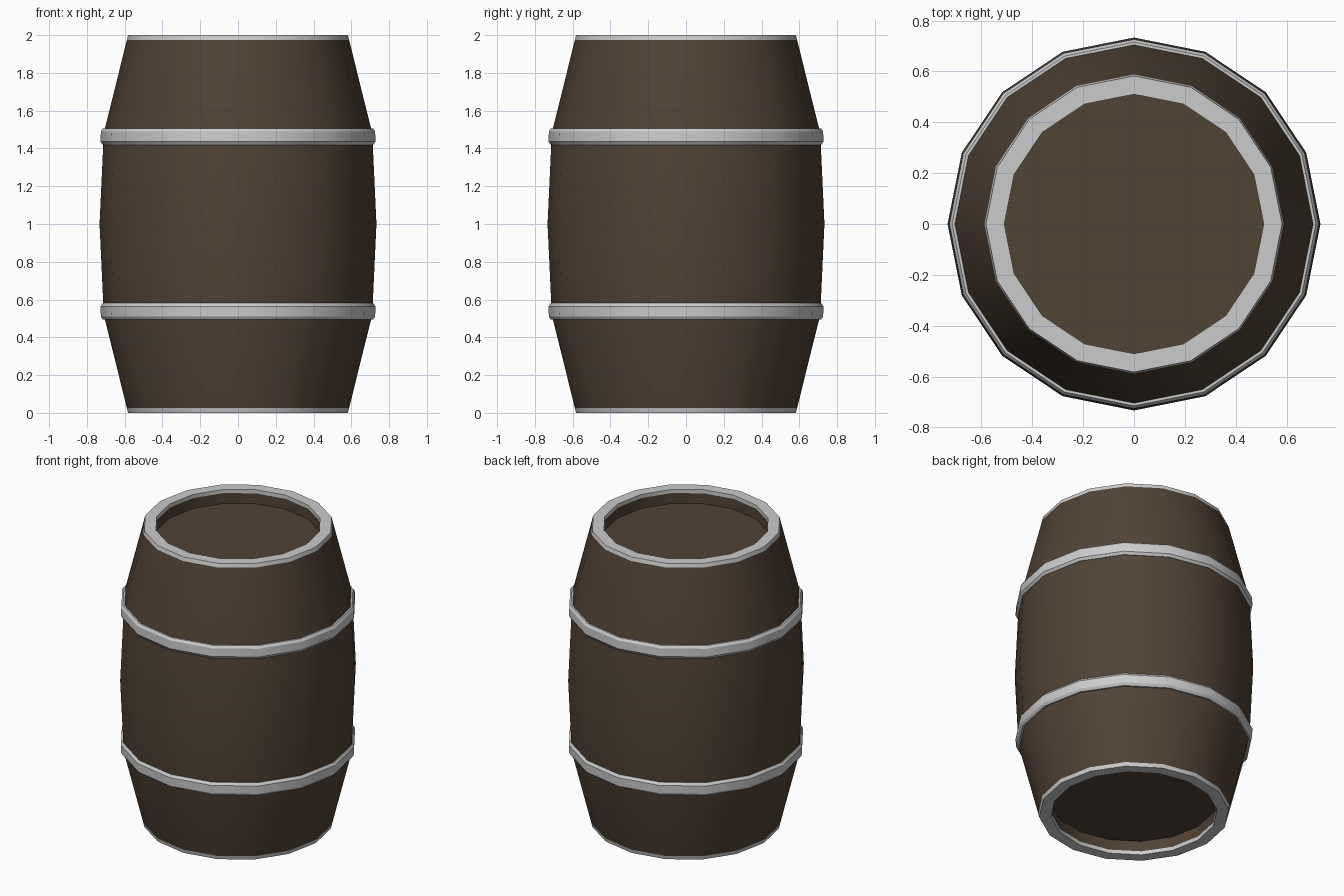
import bpy, bmesh, math

if "Cube" in bpy.data.objects:
    bpy.data.objects.remove(bpy.data.objects["Cube"])

SIDES = 16


def material(name, colour):
    m = bpy.data.materials.new(name)
    m.diffuse_color = (*colour, 1)
    m.use_nodes = True
    m.node_tree.nodes["Principled BSDF"].inputs["Base Color"].default_value = m.diffuse_color
    return m


wood = material("dark_wood", (0.083, 0.056, 0.036))
metal = material("grey_metal", (0.6, 0.6, 0.6))


def revolve(name, profile, mat, closed=False):
    """Spin (radius, z) points around z; a radius of 0 becomes a pole."""
    bm = bmesh.new()
    rings = []
    for r, z in profile:
        if r == 0:
            rings.append([bm.verts.new((0, 0, z))] * SIDES)
        else:
            rings.append([bm.verts.new((r * math.cos(math.tau * i / SIDES),
                                        r * math.sin(math.tau * i / SIDES), z))
                          for i in range(SIDES)])
    pairs = list(zip(rings, rings[1:]))
    if closed:
        pairs.append((rings[-1], rings[0]))
    for a, b in pairs:
        for i in range(SIDES):
            j = (i + 1) % SIDES
            bm.faces.new(list(dict.fromkeys((a[i], a[j], b[j], b[i]))))
    bmesh.ops.recalc_face_normals(bm, faces=bm.faces)
    me = bpy.data.meshes.new(name)
    bm.to_mesh(me)
    bm.free()
    me.materials.append(mat)
    ob = bpy.data.objects.new(name, me)
    bpy.context.collection.objects.link(ob)
    bpy.ops.object.select_all(action='DESELECT')
    ob.select_set(True)
    bpy.context.view_layer.objects.active = ob
    bpy.ops.object.shade_smooth_by_angle(angle=math.radians(30))
    return ob


def flip(profile):
    """Mirror a profile about the barrel's middle height."""
    return [(r, 2 - z) for r, z in reversed(profile)]


# Barrel body: recessed lid, rim, bulging staves, mirrored to the bottom
half = [(0, 1.905), (0.51, 1.905), (0.51, 1.975), (0.51, 2), (0.582, 2),
        (0.588, 1.975), (0.706, 1.5), (0.713, 1.43)]
body = revolve("barrel_body", half + [(0.733, 1)] + flip(half), wood)

# Metal rims: every face in the outermost strip at each end
body.data.materials.append(metal)
for p in body.data.polygons:
    if abs(p.center.z - 1) > 0.98:
        p.material_index = 1

# Hoops around the body
hoop = [(0.69, 1.419), (0.716, 1.419), (0.728, 1.436), (0.726, 1.49),
        (0.715, 1.506), (0.69, 1.506)]
revolve("upper_hoop", hoop, metal, closed=True)
revolve("lower_hoop", flip(hoop), metal, closed=True)
